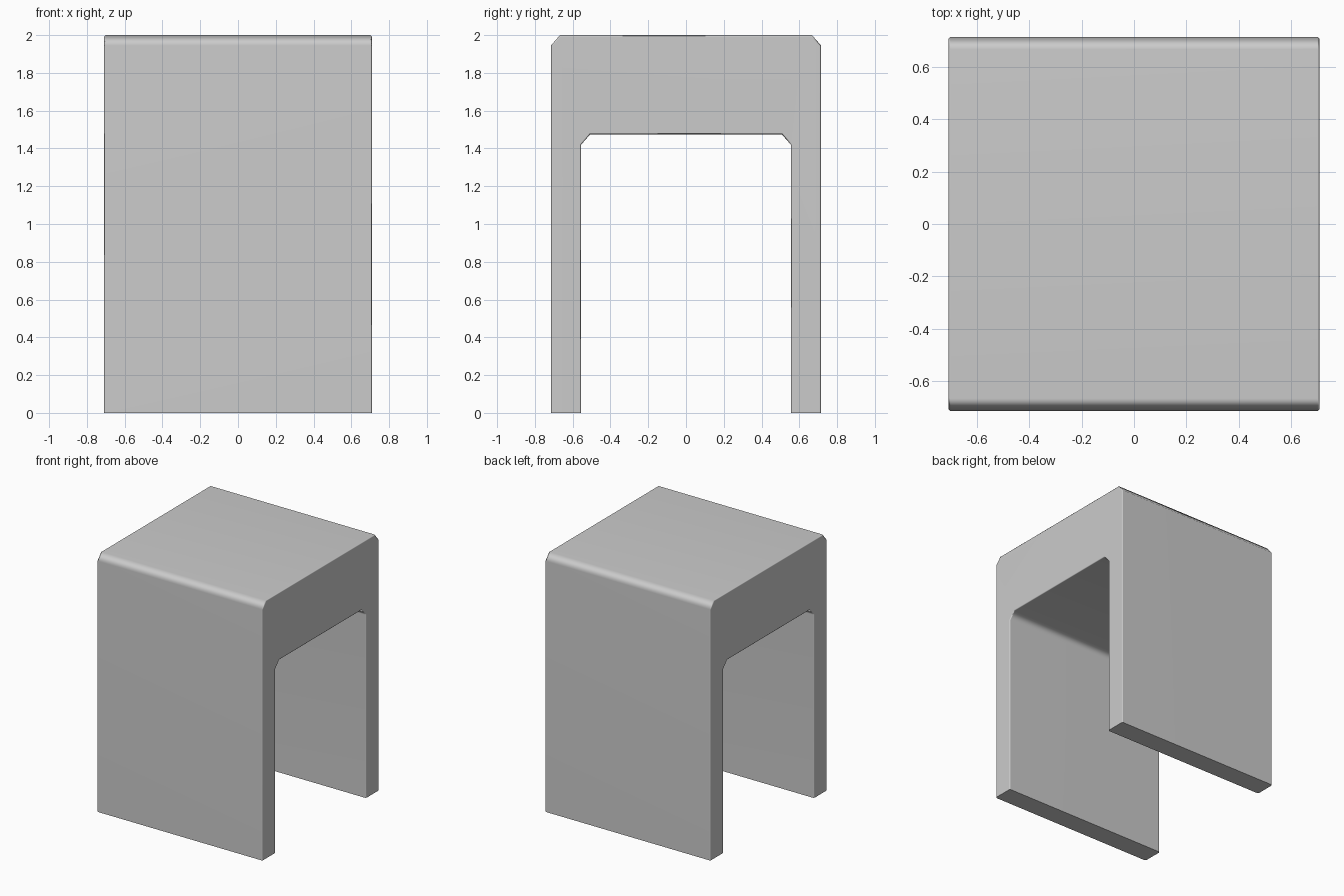
import bpy, bmesh, math

if "Cube" in bpy.data.objects:
    bpy.data.objects.remove(bpy.data.objects["Cube"])

HALF_X = 0.71

# Right half of the arch outline (y, z), mirrored to the left
half = [(0.507, 1.475), (0.555, 1.42), (0.555, 0), (0.715, 0),
        (0.715, 1.945), (0.667, 2.0)]
outline = half + [(-y, z) for y, z in reversed(half)]

bm = bmesh.new()
face = bm.faces.new([bm.verts.new((-HALF_X, y, z)) for y, z in outline])
ext = bmesh.ops.extrude_face_region(bm, geom=[face])
bmesh.ops.translate(bm, vec=(2 * HALF_X, 0, 0),
                    verts=[v for v in ext["geom"] if isinstance(v, bmesh.types.BMVert)])
bmesh.ops.recalc_face_normals(bm, faces=bm.faces[:])

# Tiny bevel around both end faces, feet left sharp
rim = [e for e in bm.edges
       if abs(e.verts[0].co.x - e.verts[1].co.x) < 1e-5
       and max(v.co.z for v in e.verts) > 0.01]
bmesh.ops.bevel(bm, geom=rim, offset=0.008, offset_type='OFFSET',
                segments=1, profile=0.5, affect='EDGES')
bmesh.ops.recalc_face_normals(bm, faces=bm.faces[:])

mesh = bpy.data.meshes.new("stool_body")
bm.to_mesh(mesh)
bm.free()
stool = bpy.data.objects.new("stool_body", mesh)
bpy.context.collection.objects.link(stool)

# Soft chamfers between flat panels
bpy.context.view_layer.objects.active = stool
stool.select_set(True)
bpy.ops.object.shade_smooth_by_angle(angle=math.radians(60))
weighted = stool.modifiers.new("weighted_normals", 'WEIGHTED_NORMAL')
weighted.keep_sharp = True
